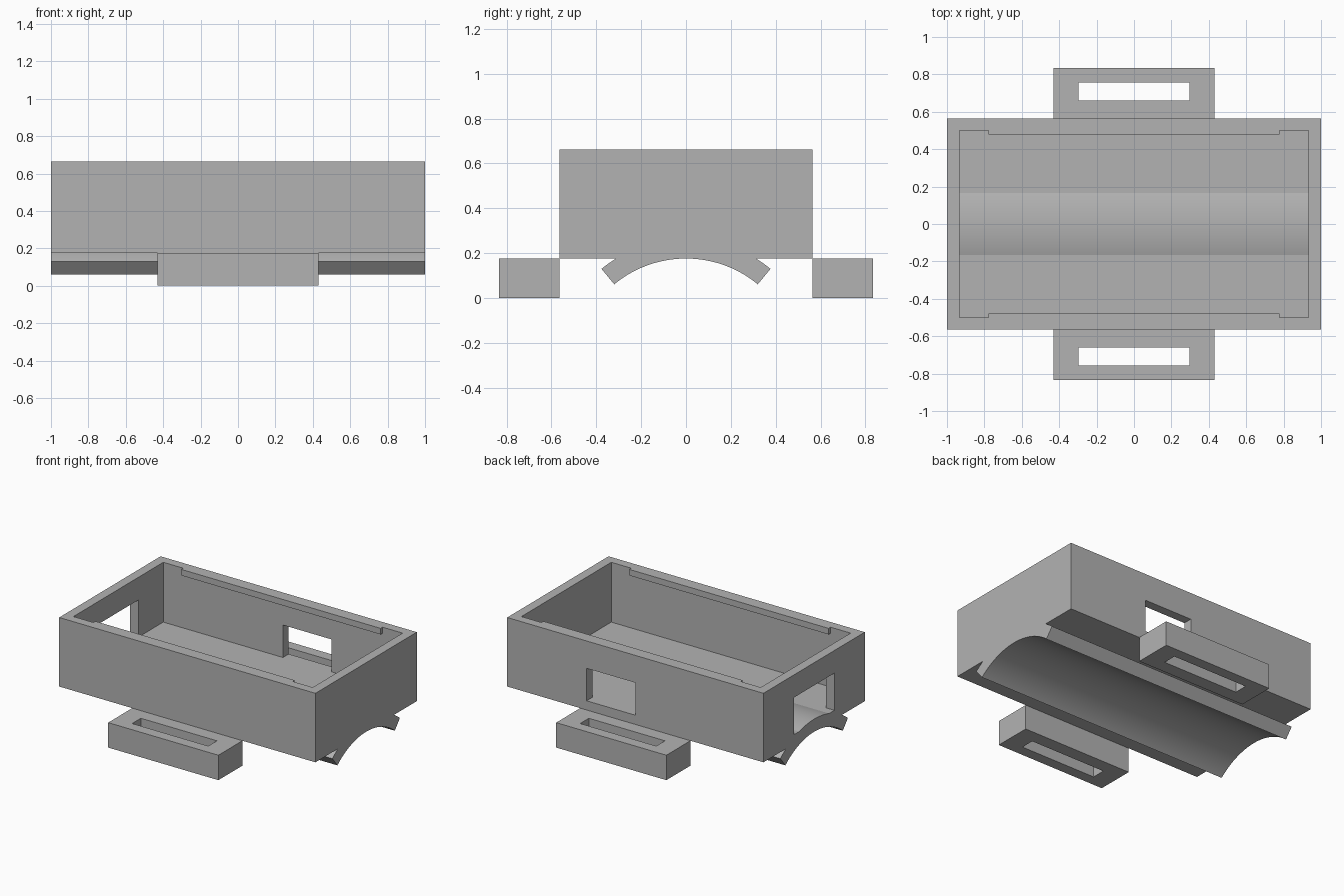
import bpy, bmesh
from math import sin, cos, asin, acos

cube = bpy.data.objects.get("Cube")
if cube:
    bpy.data.objects.remove(cube, do_unlink=True)

grey = bpy.data.materials.new("plain grey")
grey.use_nodes = True
grey.diffuse_color = (0.45, 0.45, 0.45, 1)
grey.node_tree.nodes["Principled BSDF"].inputs["Base Color"].default_value = grey.diffuse_color

# Main measurements
LENGTH, WIDTH, TOP = 1.0, 0.565, 0.663
BASE, FLOOR = 0.176, 0.241
IN_X, IN_Y = 0.934, 0.501
R_IN, R_OUT, ARC_Z = 0.503, 0.592, -0.327
ARCH_END = asin(0.32 / R_IN)


def prism(name, profile, x0, x1):
    """Extrude a closed (y, z) profile along x."""
    bm = bmesh.new()
    face = bm.faces.new([bm.verts.new((x0, y, z)) for y, z in profile])
    new = bmesh.ops.extrude_face_region(bm, geom=[face])["geom"]
    verts = [v for v in new if isinstance(v, bmesh.types.BMVert)]
    bmesh.ops.translate(bm, verts=verts, vec=(x1 - x0, 0, 0))
    bmesh.ops.recalc_face_normals(bm, faces=bm.faces)
    mesh = bpy.data.meshes.new(name)
    bm.to_mesh(mesh)
    bm.free()
    mesh.materials.append(grey)
    obj = bpy.data.objects.new(name, mesh)
    bpy.context.collection.objects.link(obj)
    return obj


def box(name, x0, x1, y0, y1, z0, z1):
    return prism(name, [(y0, z0), (y1, z0), (y1, z1), (y0, z1)], x0, x1)


def arc(radius, a0, a1, steps):
    """Points on the arch, angles measured from straight up."""
    angles = [a0 + (a1 - a0) * i / steps for i in range(steps + 1)]
    return [(radius * sin(a), ARC_Z + radius * cos(a)) for a in angles]


def cut(obj, cutter):
    mod = obj.modifiers.new("cut", "BOOLEAN")
    mod.operation, mod.solver, mod.object = "DIFFERENCE", "EXACT", cutter
    bpy.context.view_layer.objects.active = obj
    bpy.ops.object.modifier_apply(modifier=mod.name)
    bpy.data.objects.remove(cutter, do_unlink=True)


# Tray body with the curved saddle underneath
meet = acos((BASE - ARC_Z) / R_OUT)
profile = [(-WIDTH, TOP), (-WIDTH, BASE)]
profile += arc(R_OUT, -meet, -ARCH_END, 6)
profile += arc(R_IN, -ARCH_END, ARCH_END, 48)
profile += arc(R_OUT, ARCH_END, meet, 6)
profile += [(WIDTH, BASE), (WIDTH, TOP)]
tray = prism("tray_body", profile, -LENGTH, LENGTH)

# Cavity and end opening share the raised curve in the floor
bulge = acos((FLOOR - ARC_Z) / R_OUT)
hump = arc(R_OUT, -bulge, bulge, 24)


def humped(half_width, top):
    return [(-half_width, top), (-half_width, FLOOR)] + hump + [(half_width, FLOOR), (half_width, top)]


cut(tray, prism("cavity_cutter", humped(IN_Y, 0.8), -IN_X, IN_X))
cut(tray, prism("end_opening_cutter", humped(0.226, 0.503), -1.1, -0.9))
cut(tray, box("back_opening_cutter", 0, 0.38, 0.45, 0.7, FLOOR, 0.47))

# Lid lips and strap lugs on both long sides
for side, s in (("front", -1), ("back", 1)):
    box(side + "_lip", -0.778, 0.778, s * 0.479, s * IN_Y, 0.62, TOP)
    lug = box(side + "_strap_lug", -0.43, 0.43, s * WIDTH, s * 0.833, 0, BASE)
    cut(lug, box("slot_cutter", -0.297, 0.297, s * 0.659, s * 0.756, -0.1, 0.3))

# Smooth only the curved surfaces
bpy.ops.object.select_all(action="DESELECT")
tray.select_set(True)
bpy.context.view_layer.objects.active = tray
bpy.ops.object.shade_smooth_by_angle(angle=0.17)
